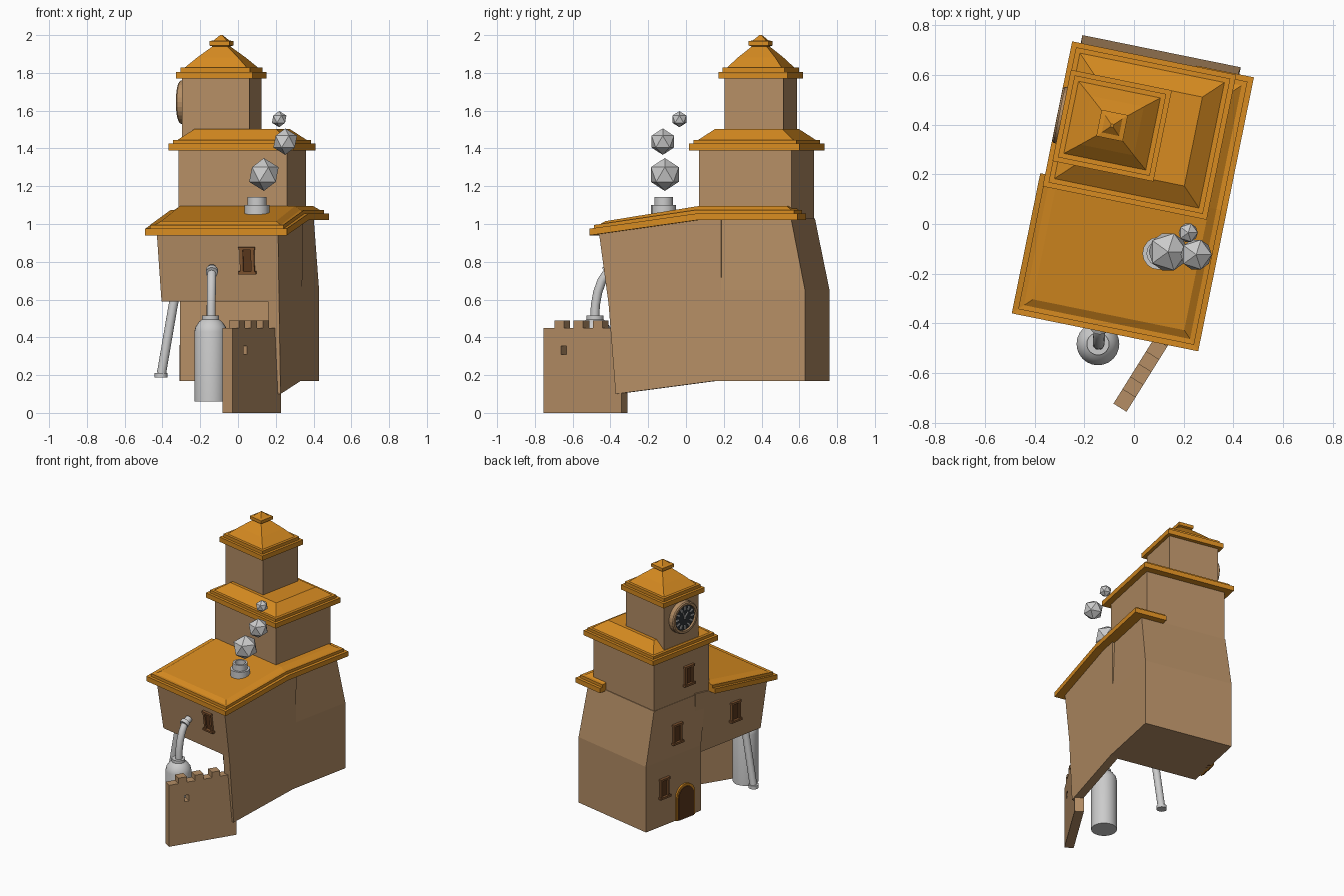
import bpy, bmesh, math
from mathutils import Vector, Matrix

if "Cube" in bpy.data.objects:
    bpy.data.objects.remove(bpy.data.objects["Cube"])

# the whole house is turned a little about z
TURN = Matrix.Rotation(math.radians(-11.5), 4, 'Z')

def material(name, rgb):
    m = bpy.data.materials.new(name)
    m.diffuse_color = (*rgb, 1)
    m.use_nodes = True
    m.node_tree.nodes["Principled BSDF"].inputs["Base Color"].default_value = m.diffuse_color
    return m

STONE = material("stone", (0.46, 0.27, 0.13))
ROOF = material("roof_tile", (0.68, 0.26, 0.015))
WOOD = material("dark_wood", (0.11, 0.04, 0.012))
FRAME = material("frame_wood", (0.22, 0.09, 0.03))
DARK = material("clock_dark", (0.03, 0.035, 0.04))

def finish(name, bm, mat=None, matrix=TURN):
    bmesh.ops.recalc_face_normals(bm, faces=bm.faces)
    me = bpy.data.meshes.new(name)
    bm.to_mesh(me)
    bm.free()
    ob = bpy.data.objects.new(name, me)
    bpy.context.collection.objects.link(ob)
    ob.matrix_world = matrix
    if mat:
        me.materials.append(mat)
    return ob

def loft(name, rings, mat=None, matrix=TURN):
    bm = bmesh.new()
    vs = [[bm.verts.new(p) for p in r] for r in rings]
    n = len(vs[0])
    for a, b in zip(vs, vs[1:]):
        for i in range(n):
            bm.faces.new((a[i], a[(i + 1) % n], b[(i + 1) % n], b[i]))
    bm.faces.new(vs[0][::-1])
    bm.faces.new(vs[-1])
    return finish(name, bm, mat, matrix)

def rect(u0, u1, v0, v1, zf, zb=None):
    zb = zf if zb is None else zb
    return [(u0, v0, zf), (u1, v0, zf), (u1, v1, zb), (u0, v1, zb)]

def box(name, u0, u1, v0, v1, z0, z1, mat=None, matrix=TURN):
    return loft(name, [rect(u0, u1, v0, v1, z0), rect(u0, u1, v0, v1, z1)], mat, matrix)

def lathe(name, x, y, profile, n=20, mat=None):
    ring = lambda r, z: [(x + r * math.cos(2 * math.pi * i / n), y + r * math.sin(2 * math.pi * i / n), z) for i in range(n)]
    return smooth(loft(name, [ring(r, z) for r, z in profile], mat, Matrix()))

def smooth(ob):
    bpy.ops.object.select_all(action='DESELECT')
    ob.select_set(True)
    bpy.context.view_layer.objects.active = ob
    bpy.ops.object.shade_smooth_by_angle(angle=math.radians(35))
    return ob

def tube(name, points, radius, n=14):
    pts = [Vector(p) for p in points]
    rings = []
    for i, p in enumerate(pts):
        d = (pts[min(i + 1, len(pts) - 1)] - pts[max(i - 1, 0)]).normalized()
        a = d.cross(Vector((1, 0.01, 0))).normalized()
        b = d.cross(a)
        rings.append([p + radius * (a * math.cos(t) + b * math.sin(t))
                      for t in (2 * math.pi * k / n for k in range(n))])
    return smooth(loft(name, rings, None, Matrix()))

# stone body: tower base, middle storey, clock storey
loft("tower_base", [rect(-.355, .295, .2, .703, .17), rect(-.355, .295, .2, .703, .65),
                    rect(-.35, .282, .15, .625, 1.03)], STONE)
box("middle_storey", -.347, .24, .12, .62, 1.0, 1.41, STONE)
box("clock_storey", -.347, .018, .213, .53, 1.4, 1.79, STONE)
# overhanging front room and the side wall that carries it
loft("overhang_room", [rect(-.34, .295, -.36, .25, .59),
                       rect(-.356, .3, -.41, .25, .96, 1.04)], STONE)
loft("side_wall", [rect(.235, .295, -.32, .22, .1, .17), rect(.235, .295, -.36, .22, .6)], STONE)

# roofs: stepped eaves below a hipped top
STEPS = [(0, 0), (0, .035), (.022, .035), (.022, .055), (.042, .055), (.072, .075)]
loft("lower_roof_front", [rect(-.41 + i, .355 - i, -.45 + i, .125, .94 + h, 1.02 + h)
                          for i, h in STEPS], ROOF)
loft("lower_roof_side", [rect(.12, .355 - i, .125, .674 - i, 1.02 + h) for i, h in STEPS], ROOF)
loft("middle_roof", [rect(-.39 + i, .283 - i, .075 + i, .67 - i, z) for i, z in
                     [(0, 1.39), (0, 1.425), (.02, 1.425), (.02, 1.445), (.04, 1.445),
                      (.115, 1.502)]], ROOF)
cu, cv = -.165, .37
loft("top_roof", [rect(cu - a, cu + a, cv - b, cv + b, z) for a, b, z in
                  [(.207, .187, 1.77), (.207, .187, 1.805), (.188, .168, 1.805), (.188, .168, 1.828),
                   (.168, .148, 1.828), (.11, .10, 1.882), (.04, .04, 1.94), (.054, .054, 1.945),
                   (.054, .054, 1.968), (.035, .035, 1.972), (.006, .006, 2.0)]], ROOF)

# windows: frame, sill, lintel and dark pane; facing -y in their own space
def window(name, matrix):
    for s, side in ((-1, "left"), (1, "right")):
        box(f"{name}_{side}_post", s * .03 - .009, s * .03 + .009, -.016, .03, -.065, .065, FRAME, matrix)
    box(name + "_sill", -.048, .048, -.024, .03, -.075, -.06, FRAME, matrix)
    box(name + "_lintel", -.044, .044, -.02, .03, .055, .07, FRAME, matrix)
    box(name + "_pane", -.03, .03, -.006, .03, -.065, .065, WOOD, matrix)

LEFT = Matrix.Rotation(math.radians(-90), 4, 'Z')
for k, (u, v, z) in enumerate([(-.355, .54, .45), (-.353, .42, .81), (-.347, .31, 1.2), (-.35, -.115, .80)]):
    window(f"side_window_{k + 1}", TURN @ Matrix.Translation((u, v, z)) @ LEFT)
window("front_window", TURN @ Matrix.Translation((.13, -.388, .81)) @ Matrix.Rotation(.13, 4, 'X'))

# arched door
def arch(name, w, h, y0, y1, mat, matrix):
    pts = [(w * math.cos(t), h - w + w * math.sin(t)) for t in (math.pi * k / 10 for k in range(11))]
    pts = [(w, 0)] + pts + [(-w, 0)]
    loft(name, [[(x, y, z) for x, z in pts] for y in (y0, y1)], mat, matrix)

DOOR = TURN @ Matrix.Translation((-.355, .35, .17)) @ LEFT
arch("door_frame", .085, .25, -.012, .02, ROOF, DOOR)
arch("door", .07, .232, -.018, .02, WOOD, DOOR)

# clock on the left side of the top storey
CLOCK = TURN @ Matrix.Translation((-.347, .37, 1.645)) @ LEFT @ Matrix.Rotation(math.pi / 2, 4, 'X')
def disc(r, z, n=28):
    return [(r * math.cos(2 * math.pi * i / n), r * math.sin(2 * math.pi * i / n), z) for i in range(n)]
loft("clock_rim", [disc(.115, -.01), disc(.115, .035), disc(.108, .042), disc(.092, .042), disc(.09, .026)], STONE, CLOCK)
loft("clock_face", [disc(.09, .02), disc(.09, .029)], DARK, CLOCK)
for k in range(12):
    box(f"clock_tick_{k + 1}", -.005, .005, .055, .082, .028, .034, None,
        CLOCK @ Matrix.Rotation(k * math.pi / 6, 4, 'Z'))
for nm, ang, ln in (("hour", -.7, .045), ("minute", .4, .065)):
    box(f"clock_{nm}_hand", -.004, .004, -.01, ln, .03, .037, None, CLOCK @ Matrix.Rotation(ang, 4, 'Z'))

# boiler tank with its bent pipe into the front wall
lathe("tank", -.145, -.482, [(.086, .06), (.086, .43), (.08, .455), (.062, .482), (.045, .495),
                            (.045, .515), (.025, .515)], 24)
tube("tank_pipe", [(-.142, -.482, .5), (-.142, -.48, .57), (-.141, -.467, .64), (-.14, -.445, .70),
                   (-.139, -.415, .745), (-.138, -.37, .765)], .024)
tube("tank_pipe_flange", [(-.139, -.428, .742), (-.138, -.405, .755)], .032)

# drain pipe under the overhang
tube("drain_pipe", [(-.333, -.2, .62), (-.345, -.2, .56), (-.405, -.2, .21)], .025)
lathe("drain_flange", -.408, -.2, [(.034, .188), (.034, .212)], 14)

# chimney and smoke puffs
lathe("chimney", .1, -.118, [(.066, 1.02), (.066, 1.1), (.05, 1.1), (.05, 1.143), (.036, 1.143), (.036, 1.11)], 16)
for k, (p, r) in enumerate([((.137, -.112, 1.262), .087), ((.25, -.123, 1.436), .07), ((.218, -.035, 1.555), .043)]):
    bm = bmesh.new()
    bmesh.ops.create_icosphere(bm, subdivisions=1, radius=r)
    finish(f"smoke_puff_{k + 1}", bm, None, Matrix.Translation(p))

# battlement wall with a small lookout hole and merlons
WALL = Matrix.Translation((-.03, -.755, 0)) @ Matrix.Rotation(math.radians(58), 4, 'Z')
L, T = .487, .062
for nm, a, b, z0, z1 in (("front", 0, .11, 0, .45), ("back", .145, L, 0, .45),
                         ("below_hole", .11, .145, 0, .31), ("above_hole", .11, .145, .355, .45)):
    box("battlement_" + nm, a, b, 0, T, z0, z1, STONE, WALL)
for k in range(4):
    a = L * (.14 + .247 * k)
    box(f"merlon_{k + 1}", a, a + .06, 0, T, .45, .49, STONE, WALL)
